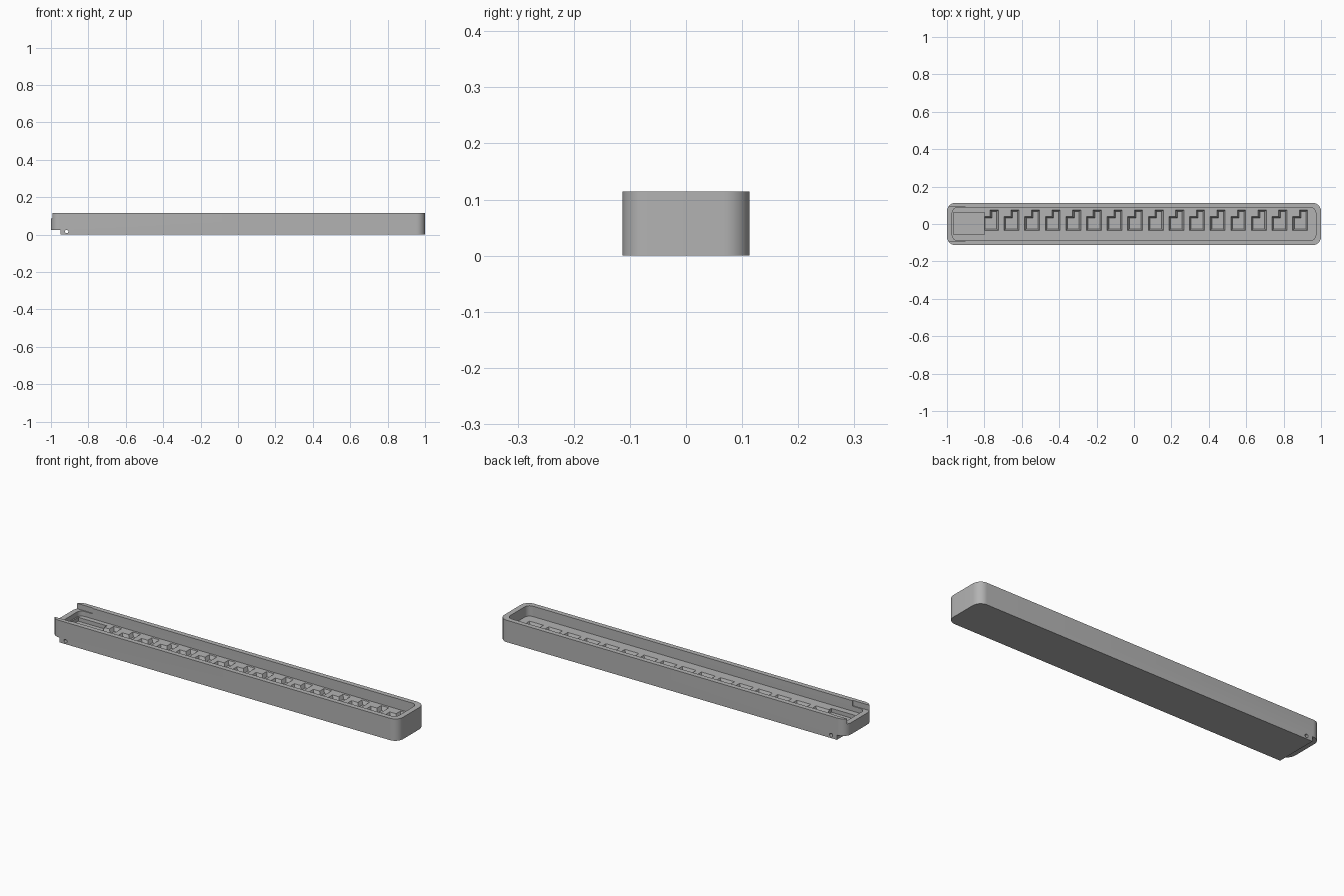
import bpy, bmesh, math

default = bpy.data.objects.get("Cube")
if default:
    bpy.data.objects.remove(default, do_unlink=True)

HX, HY, H = 1.0, 0.113, 0.114      # half length, half width, height
FLOOR, LEDGE = 0.06, 0.086         # inner floor and lid slot levels

grey = bpy.data.materials.new("matte grey")
grey.use_nodes = True
grey.diffuse_color = (0.45, 0.45, 0.45, 1)
grey.node_tree.nodes["Principled BSDF"].inputs["Base Color"].default_value = (0.45, 0.45, 0.45, 1)


def rounded(x0, x1, y0, y1, r, n=10):
    """Outline of a rectangle with rounded corners, counter-clockwise."""
    corners = [(x1 - r, y0 + r), (x1 - r, y1 - r), (x0 + r, y1 - r), (x0 + r, y0 + r)]
    return [(cx + r * math.cos(a), cy + r * math.sin(a))
            for k, (cx, cy) in enumerate(corners)
            for a in [math.pi / 2 * (k - 1 + i / n) for i in range(n + 1)]]


def box_outline(x0, x1, y0, y1):
    return [(x0, y0), (x1, y0), (x1, y1), (x0, y1)]


def inset(pts, t):
    """Move every side of a right-angled outline inwards by t."""
    out = []
    for i, (x, y) in enumerate(pts):
        px, py = pts[i - 1]
        nx, ny = pts[(i + 1) % len(pts)]
        dx = dy = 0
        for ex, ey in ((x - px, y - py), (nx - x, ny - y)):
            length = math.hypot(ex, ey)
            dx -= ey / length * t
            dy += ex / length * t
        out.append((x + dx, y + dy))
    return out


def prism(name, low, high, z0, z1):
    """Solid between two matching outlines."""
    bm = bmesh.new()
    a = [bm.verts.new((x, y, z0)) for x, y in low]
    b = [bm.verts.new((x, y, z1)) for x, y in high]
    bm.faces.new(a[::-1])
    bm.faces.new(b)
    for i in range(len(a)):
        j = (i + 1) % len(a)
        bm.faces.new((a[i], a[j], b[j], b[i]))
    mesh = bpy.data.meshes.new(name)
    bm.to_mesh(mesh)
    bm.free()
    mesh.materials.append(grey)
    obj = bpy.data.objects.new(name, mesh)
    bpy.context.collection.objects.link(obj)
    return obj


def cut(body, cutter):
    mod = body.modifiers.new("cut", 'BOOLEAN')
    mod.operation, mod.solver, mod.object = 'DIFFERENCE', 'EXACT', cutter
    bpy.context.view_layer.objects.active = body
    bpy.ops.object.modifier_apply(modifier=mod.name)
    bpy.data.objects.remove(cutter, do_unlink=True)


# Tray body with rounded ends
shell = rounded(-HX, HX, -HY, HY, 0.045)
tray = prism("tray", shell, shell, 0, H)

# Long inner cavity
cavity = rounded(-0.972, 0.972, -0.087, 0.087, 0.028)
cut(tray, prism("cavity_cutter", cavity, cavity, FLOOR, 0.2))

# Lid slot open at the right end
slot = box_outline(-1.1, -0.9, -0.092, 0.092)
cut(tray, prism("slot_cutter", slot, slot, LEDGE, 0.2))

# Step under the right end
step = box_outline(-1.1, -0.95, -0.2, 0.2)
cut(tray, prism("step_cutter", step, step, -0.1, 0.025))

# Rectangular recess in the floor
recess = box_outline(-0.965, -0.8, -0.055, 0.062)
cut(tray, prism("recess_cutter", recess, recess, FLOOR - 0.02, FLOOR + 0.01))

# Row of stepped pockets with sloped walls
for i in range(16):
    cx = 0.888 - 0.1102 * i
    pocket = [(cx - 0.04, -0.036), (cx + 0.04, -0.036), (cx + 0.04, 0.075),
              (cx - 0.004, 0.075), (cx - 0.004, 0.04), (cx - 0.04, 0.04)]
    cut(tray, prism("pocket_cutter", inset(pocket, 0.009), inset(pocket, -0.0045),
                    FLOOR - 0.02, FLOOR + 0.01))

# Pin hole through both sides
bpy.ops.mesh.primitive_cylinder_add(vertices=16, radius=0.009, depth=0.5,
                                    location=(-0.916, 0, 0.016),
                                    rotation=(math.pi / 2, 0, 0))
cut(tray, bpy.context.object)

# Smooth corners, sharp edges
bpy.ops.object.select_all(action='DESELECT')
tray.select_set(True)
bpy.context.view_layer.objects.active = tray
bpy.ops.object.shade_smooth_by_angle(angle=math.radians(30))
